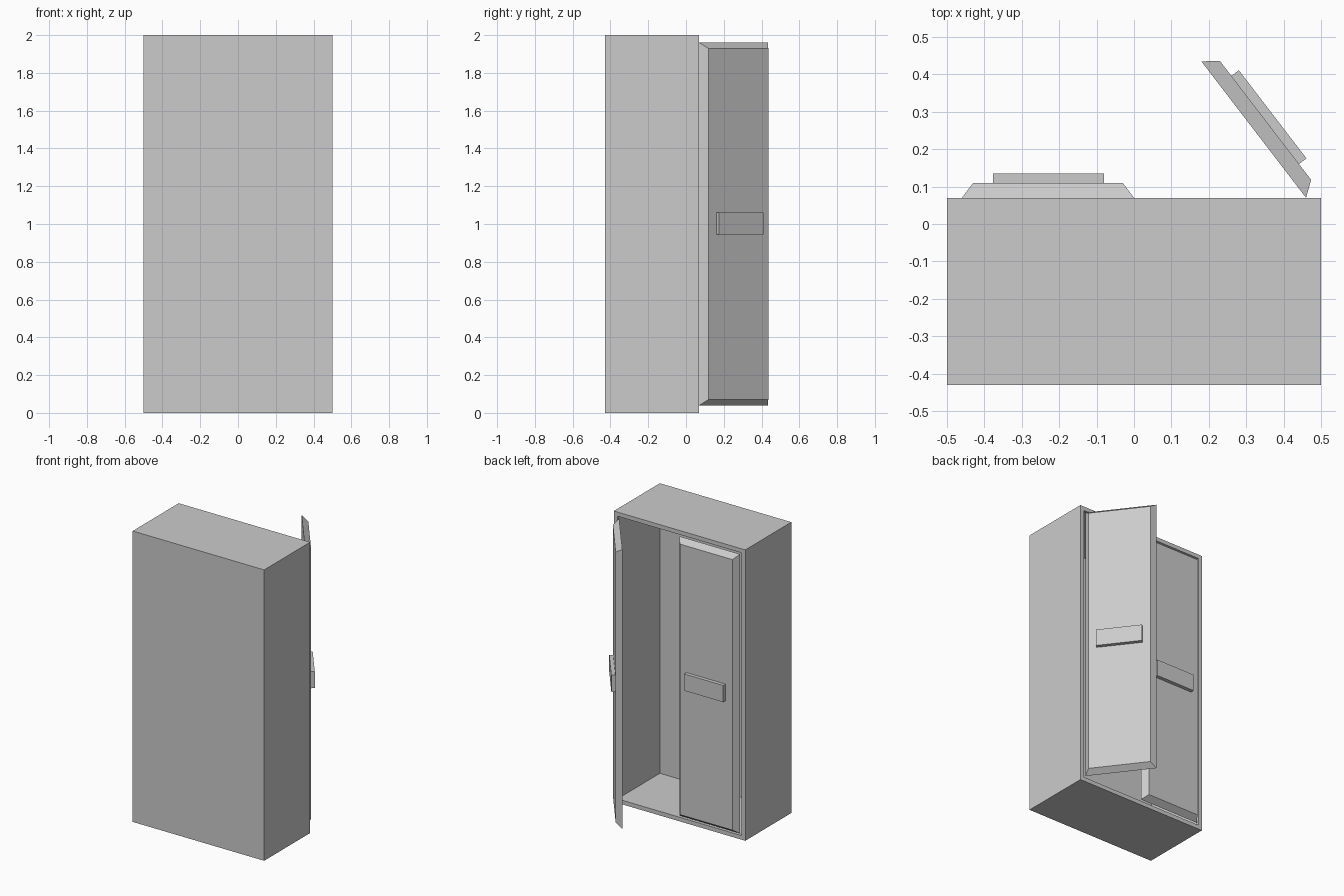
import bpy
import bmesh
from math import radians
from mathutils import Matrix, Vector

cube = bpy.data.objects.get("Cube")
if cube:
    bpy.data.objects.remove(cube, do_unlink=True)

# Single plain grey finish
grey = bpy.data.materials.new("plain grey")
grey.use_nodes = True
colour = (0.6, 0.6, 0.6, 1)
grey.diffuse_color = colour
grey.node_tree.nodes["Principled BSDF"].inputs["Base Color"].default_value = colour

WALL = 0.04
DEPTH = 0.5
BACK = 0.07          # y of the open side of the cabinet
BEVEL = 0.03
HINGE_X = 0.5 - WALL


def box(bm, low, high):
    """Add an axis-aligned box between two corners."""
    low, high = Vector(low), Vector(high)
    matrix = Matrix.Translation((low + high) / 2) @ Matrix.Diagonal((*(high - low), 1))
    return bmesh.ops.create_cube(bm, size=1, matrix=matrix)["verts"]


def finish(bm, name):
    bmesh.ops.recalc_face_normals(bm, faces=bm.faces)
    mesh = bpy.data.meshes.new(name)
    bm.to_mesh(mesh)
    bm.free()
    mesh.materials.append(grey)
    obj = bpy.data.objects.new(name, mesh)
    bpy.context.collection.objects.link(obj)
    return obj


# Cabinet: hollowed through its door side
bm = bmesh.new()
box(bm, (-0.5, BACK - DEPTH, 0), (0.5, BACK, 2))
bm.normal_update()
opening = max(bm.faces, key=lambda f: f.calc_center_median().y)
bmesh.ops.inset_region(bm, faces=[opening], thickness=WALL)
floor = bmesh.ops.extrude_discrete_faces(bm, faces=[opening])["faces"][0]
bmesh.ops.translate(bm, verts=floor.verts, vec=(0, WALL - DEPTH, 0))
finish(bm, "cabinet_body")


def door(side, label, angle):
    """Bevelled door and handle, measured from the hinge and swung about it."""
    def spread(a, b):
        return sorted((-side * a, -side * b))

    # Door panel tapering towards its outer face
    bm = bmesh.new()
    x0, x1 = spread(0, HINGE_X)
    verts = box(bm, (x0, 0, WALL), (x1, WALL, 2 - WALL))
    for v in verts:
        if v.co.y > WALL / 2:
            v.co.x += BEVEL if v.co.x < (x0 + x1) / 2 else -BEVEL
            v.co.z += BEVEL if v.co.z < 1 else -BEVEL
    panel = finish(bm, label + "_door")

    # Flat bar handle
    bm = bmesh.new()
    x0, x1 = spread(0.083, 0.38)
    box(bm, (x0, WALL, 0.945), (x1, WALL + 0.025, 1.06))
    handle = finish(bm, label + "_door_handle")

    for obj in (panel, handle):
        obj.location = (side * HINGE_X, BACK, 0)
        obj.rotation_euler.z = -side * radians(angle)


door(-1, "right", 0)
door(1, "left", 52.5)
